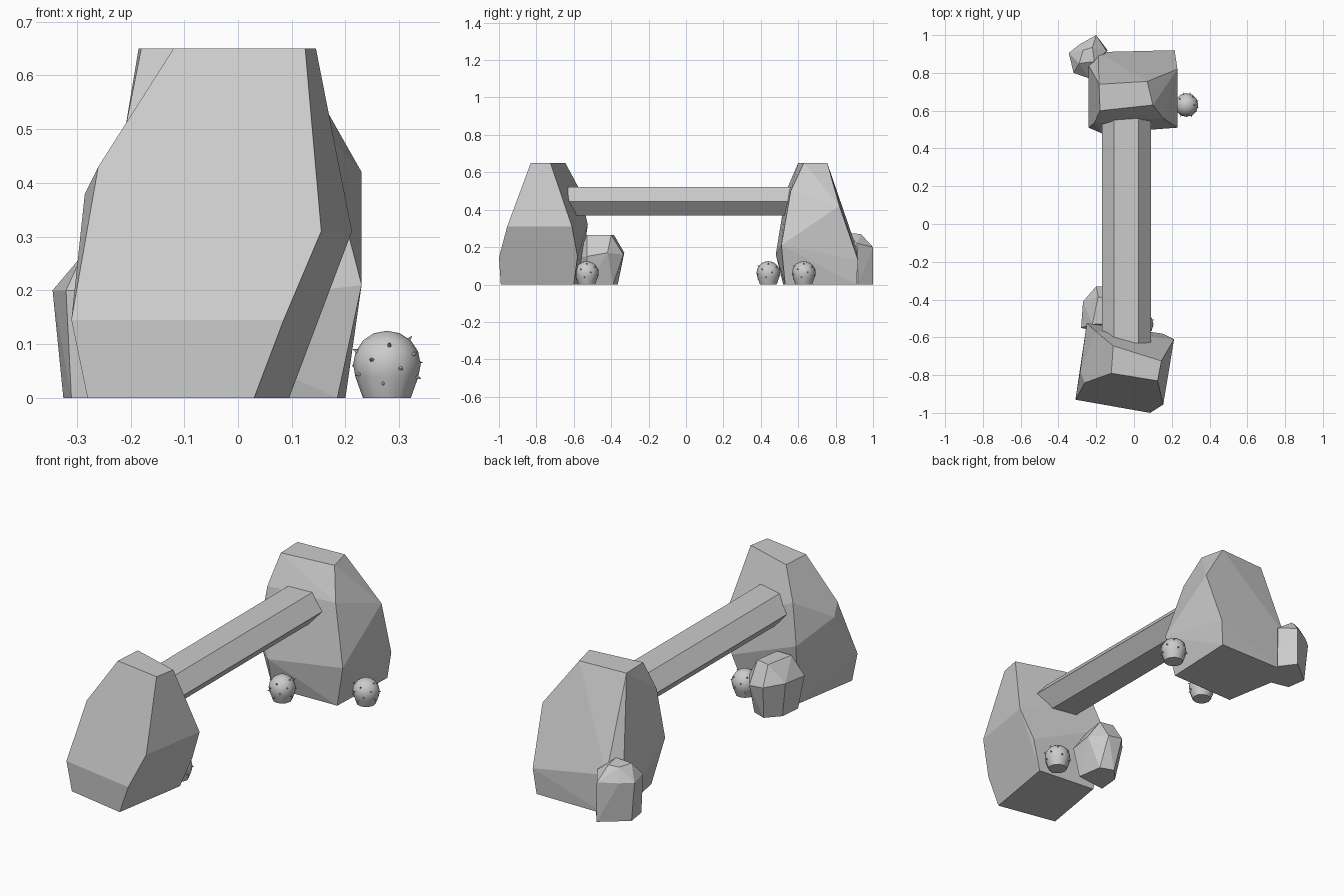
import bpy, bmesh, math
from mathutils import Vector

if "Cube" in bpy.data.objects:
    bpy.data.objects.remove(bpy.data.objects["Cube"])


def finish(name, bm):
    bmesh.ops.recalc_face_normals(bm, faces=bm.faces)
    me = bpy.data.meshes.new(name)
    bm.to_mesh(me)
    bm.free()
    ob = bpy.data.objects.new(name, me)
    bpy.context.collection.objects.link(ob)
    return ob


def chiselled_rock(name, corners):
    """Flat-faced rock: convex hull of its corner points."""
    bm = bmesh.new()
    for c in corners:
        bm.verts.new(c)
    res = bmesh.ops.convex_hull(bm, input=bm.verts)
    junk = {v for v in res["geom_interior"] if isinstance(v, bmesh.types.BMVert)}
    bmesh.ops.delete(bm, geom=list(junk), context='VERTS')
    bmesh.ops.dissolve_limit(bm, angle_limit=math.radians(4), verts=bm.verts, edges=bm.edges)
    return finish(name, bm)


# Large front boulder
chiselled_rock("front_boulder", [
    (-.12, -.79, .65), (.125, -.83, .65), (.145, -.725, .65), (-.11, -.645, .65),
    (-.26, -.84, .43), (-.285, -.78, .38), (-.20, -.57, .51), (-.25, -.525, .32),
    (.155, -.956, .31), (.212, -.61, .31), (.15, -.58, .15),
    (-.31, -.93, .145), (.085, -1, .145),
    (-.28, -.93, 0), (.03, -.99, 0), (.095, -.6, 0), (-.22, -.57, 0)])

# Large back boulder
chiselled_rock("back_boulder", [
    (-.185, .74, .65), (.07, .755, .65), (.10, .63, .65), (-.18, .6, .65),
    (-.21, .535, .5), (.155, .56, .5), (.23, .82, .42), (.23, .51, .21),
    (-.24, .51, .25), (-.17, .48, .16), (-.24, .84, .25),
    (.215, .92, .13), (-.19, .91, .2),
    (.185, .53, 0), (.2, .91, 0), (-.18, .91, 0), (-.22, .8, 0), (-.17, .52, 0)])

# Small rock behind the front boulder
chiselled_rock("front_small_rock", [
    (-.22, -.53, .265), (-.14, -.53, .265), (-.12, -.40, .265), (-.19, -.385, .265),
    (-.28, -.55, .17), (-.27, -.41, .18), (-.20, -.33, .17), (-.12, -.335, .16),
    (-.06, -.42, .17), (-.06, -.53, .15), (-.15, -.58, .15),
    (-.25, -.54, 0), (-.24, -.43, 0), (-.18, -.365, 0), (-.11, -.39, 0), (-.09, -.52, 0)])

# Small rock leaning on the back boulder
chiselled_rock("back_small_rock", [
    (-.27, .92, .265), (-.22, .935, .27), (-.21, .86, .275), (-.29, .85, .265),
    (-.345, .905, .2), (-.32, .8, .2), (-.235, .77, .2), (-.29, .95, .2),
    (-.2, 1.0, .2), (-.145, .915, .22),
    (-.325, .9, 0), (-.31, .8, 0), (-.22, .78, 0), (-.2, 1.0, 0), (-.14, .92, 0)])

# Six-sided beam spanning the boulders
bm = bmesh.new()
bmesh.ops.create_cone(bm, cap_ends=True, segments=6, radius1=.13, radius2=.13, depth=1.22)
xs = max(v.co.x for v in bm.verts)
for v in bm.verts:
    ang = math.atan2(v.co.y, v.co.x)
    if xs < .125:
        ang += math.pi / 6
    v.co = (-.04 + .13 * math.cos(ang), -.02 + v.co.z, .445 + .0866 * math.sin(ang))
finish("beam", bm)


# Studded balls with flattened bottoms
def studded_ball(name, x, y, r=.063, h=.062):
    bm = bmesh.new()
    bmesh.ops.create_uvsphere(bm, u_segments=12, v_segments=8, radius=r)
    for v in bm.verts:
        if v.co.z < -.7 * r:
            v.co.z = -h
    for f in bm.faces:
        f.smooth = True
    bmesh.ops.translate(bm, verts=bm.verts, vec=(x, y, h))
    ball = finish(name, bm)
    bpy.context.view_layer.objects.active = ball
    ball.select_set(True)
    bpy.ops.object.shade_smooth_by_angle(angle=math.radians(50))
    ball.select_set(False)

    bm = bmesh.new()
    n = 16
    for i in range(n):
        z = .75 - 1.3 * i / (n - 1)
        a = i * math.pi * (3 - math.sqrt(5))
        d = Vector((math.cos(a) * math.sqrt(1 - z * z), math.sin(a) * math.sqrt(1 - z * z), z))
        m = d.to_track_quat('Z', 'Y').to_matrix().to_4x4()
        m.translation = Vector((x, y, h)) + d * (r + .001)
        bmesh.ops.create_cone(bm, cap_ends=True, segments=5, radius1=.005, radius2=.001,
                              depth=.012, matrix=m)
    finish(name + "_studs", bm)


for name, x, y in (("right_ball", .277, .63), ("middle_ball", -.06, .44), ("front_ball", .04, -.53)):
    studded_ball(name, x, y)
